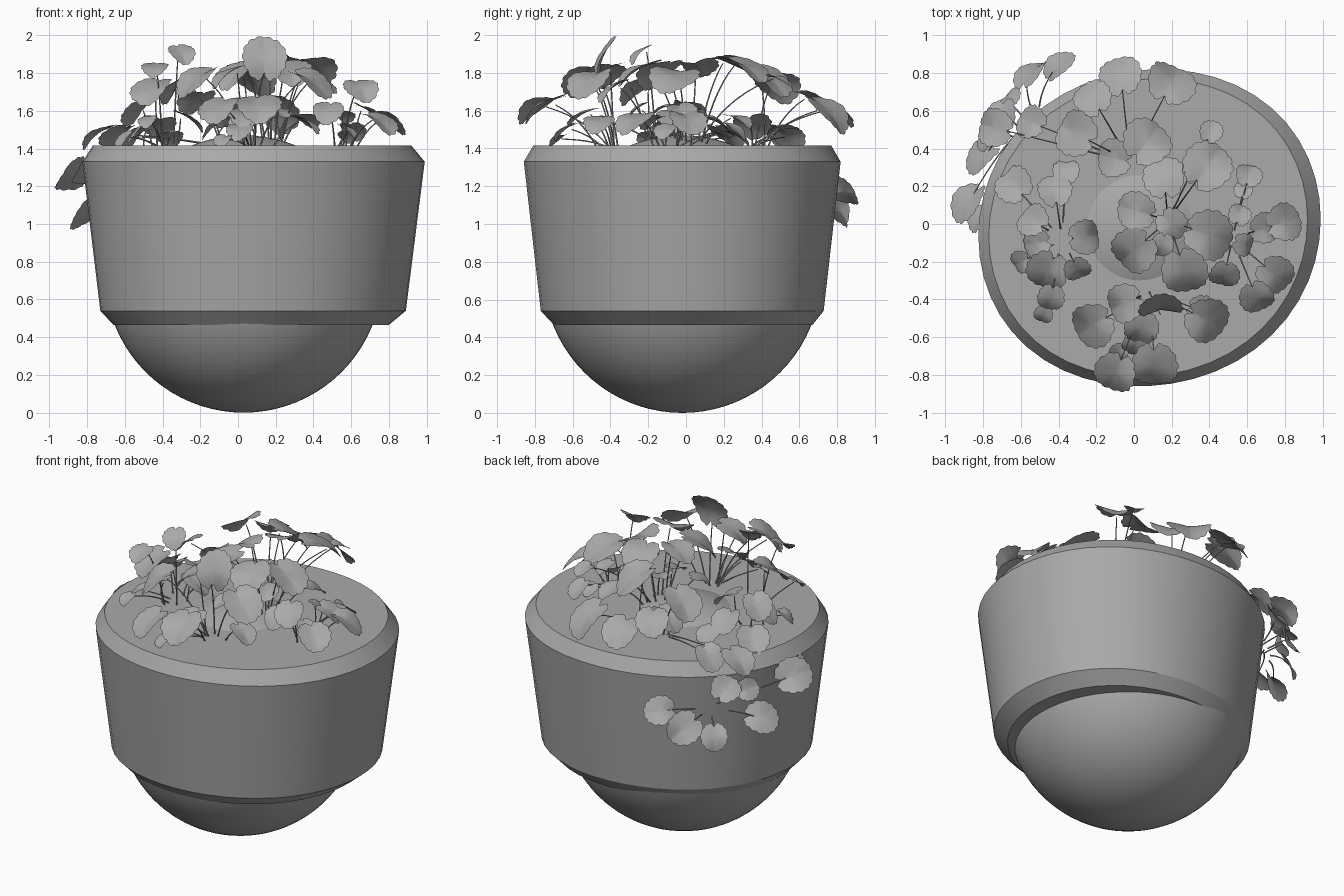
import bpy, bmesh, math, random
from mathutils import Vector, Matrix

if "Cube" in bpy.data.objects:
    bpy.data.objects.remove(bpy.data.objects["Cube"])
random.seed(4)

grey = bpy.data.materials.new("plain grey")
GREY = (0.4, 0.4, 0.4, 1)
grey.use_nodes = True
grey.diffuse_color = GREY
grey.node_tree.nodes["Principled BSDF"].inputs["Base Color"].default_value = GREY


def finish(bm, name, angle=30):
    """Turn a bmesh into a named, softly shaded object."""
    mesh = bpy.data.meshes.new(name)
    bm.to_mesh(mesh)
    bm.free()
    mesh.materials.append(grey)
    obj = bpy.data.objects.new(name, mesh)
    bpy.context.collection.objects.link(obj)
    bpy.ops.object.select_all(action="DESELECT")
    obj.select_set(True)
    bpy.context.view_layer.objects.active = obj
    bpy.ops.object.shade_smooth_by_angle(angle=math.radians(angle))
    return obj


# Planter body: skewed oval sections (x min, x max, y min, y max, z), capped at both ends
SECTIONS = [(-.66, .80, -.70, .67, .465), (-.73, .89, -.77, .73, .54),
            (-.825, .99, -.86, .82, 1.33), (-.77, .92, -.81, .77, 1.415)]
SIDES = 48
SKEW = .055
bm = bmesh.new()
rings = []
for x0, x1, y0, y1, z in SECTIONS:
    ring = []
    for i in range(SIDES):
        a = math.tau * i / SIDES
        swell = 1 + .012 * math.sin(2 * a) ** 2
        ring.append(bm.verts.new((
            (x0 + x1) / 2 + (x1 - x0) / 2 * math.cos(a) * swell,
            (y0 + y1) / 2 + (y1 - y0) / 2 * math.sin(a + SKEW) * swell, z)))
    rings.append(ring)
for low, high in zip(rings, rings[1:]):
    for i in range(SIDES):
        j = (i + 1) % SIDES
        bm.faces.new((low[i], low[j], high[j], high[i]))
bm.faces.new(rings[0][::-1])
bm.faces.new(rings[-1])
finish(bm, "planter_body", 20)

# Round core: bulges below the body and just breaks through the soil
bm = bmesh.new()
bmesh.ops.create_uvsphere(bm, u_segments=64, v_segments=40, radius=.735,
                          matrix=Matrix.Translation((.03, -.02, .735)))
finish(bm, "round_core")


def add_leaf(bm, centre, normal, tip, radius):
    """Scalloped round leaf with a notch at the stalk, folded along its midrib."""
    normal = normal.normalized()
    tip = (tip - normal * tip.dot(normal)).normalized()
    side = normal.cross(tip)
    count, loops = 56, []
    wave = random.uniform(0, math.tau)
    for step in (.4, .75, 1):
        loop = []
        for i in range(count):
            a = math.tau * i / count
            edge = .98 + .08 * abs(math.sin(a * 7)) * step ** 3
            edge -= .3 * math.exp(-((a - math.pi) / .2) ** 2)
            u = math.cos(a) * edge * step * 1.1
            v = math.sin(a) * edge * step
            h = .15 * abs(v) - .2 * u * u + .06 * math.sin(3 * a + wave) * step ** 2
            loop.append(bm.verts.new(centre + radius * (tip * u + side * v + normal * h)))
        loops.append(loop)
    mid = bm.verts.new(centre)
    for i in range(count):
        j = (i + 1) % count
        bm.faces.new((mid, loops[0][i], loops[0][j]))
        for a, b in zip(loops, loops[1:]):
            bm.faces.new((a[i], b[i], b[j], a[j]))


def add_stem(bm, start, bend, end, radius=.005):
    """Thin tapering tube along a quadratic curve."""
    steps, sides, previous = 7, 5, None
    for s in range(steps + 1):
        t = s / steps
        p = start * (1 - t) ** 2 + bend * 2 * t * (1 - t) + end * t * t
        d = (bend - start) * (1 - t) + (end - bend) * t
        turn = d.to_track_quat("Z", "Y")
        r = radius * (1 - .4 * t)
        ring = [bm.verts.new(p + turn @ Vector((r * math.cos(math.tau * k / sides),
                                               r * math.sin(math.tau * k / sides), 0)))
                for k in range(sides)]
        if previous:
            for k in range(sides):
                m = (k + 1) % sides
                bm.faces.new((previous[k], previous[m], ring[m], ring[k]))
        previous = ring


def plant(name, root, leaves, grow=Vector((0, 0, 1)), lean=.7):
    """One clump: each leaf is (x, y, z, radius), with a stem back to the root."""
    root = Vector(root)
    leaf_mesh, stem_mesh = bmesh.new(), bmesh.new()
    for x, y, z, radius in leaves:
        centre = Vector((x, y, z))
        out = centre - root
        out -= grow * out.dot(grow)
        out = out.normalized() if out.length > .02 else Vector((0, -1, 0))
        shake = Vector([random.uniform(-.15, .15) for _ in range(3)])
        add_leaf(leaf_mesh, centre, grow + out * lean + shake, out - grow * lean, radius)
        start = root + out * random.uniform(.03, .12)
        rise = (centre - start) * .3 + grow * max(.03, .4 * (centre - start).dot(grow))
        add_stem(stem_mesh, start, start + rise, centre - out * radius * .5)
    finish(leaf_mesh, name + "_leaves", 50)
    finish(stem_mesh, name + "_stems", 60)


plant("front", (.08, -.36, 1.4), [
    (.39, -.51, 1.76, .12), (-.05, -.42, 1.8, .1), (-.22, -.54, 1.77, .12),
    (.04, -.55, 1.58, .09), (.11, -.75, 1.63, .12), (-.1, -.79, 1.62, .11),
    (.01, -.64, 1.5, .07), (.36, -.46, 1.54, .08), (-.08, -.68, 1.45, .05)])
plant("left", (-.38, -.08, 1.4), [
    (-.54, .02, 1.6, .09), (-.52, -.1, 1.5, .08), (-.26, -.07, 1.56, .09),
    (-.46, -.25, 1.72, .11), (-.3, -.24, 1.91, .07), (-.6, -.2, 1.46, .06),
    (-.44, -.39, 1.83, .07), (-.48, -.48, 1.55, .05), (-.42, .18, 1.53, .09),
    (-.64, .21, 1.48, .1), (-.36, .28, 1.46, .07)])
plant("middle", (.18, .02, 1.42), [
    (.01, .07, 1.84, .1), (0, -.14, 1.81, .12), (.16, .25, 1.85, .11),
    (.39, .31, 1.84, .13), (.41, .49, 1.77, .06), (.4, -.06, 1.78, .13),
    (.27, -.25, 1.82, .12), (.2, 0, 1.6, .08), (.15, -.11, 1.62, .06),
    (.02, -.18, 1.55, .07), (.36, .27, 1.56, .08)], lean=.4)
plant("right", (.52, -.08, 1.4), [
    (.8, .01, 1.55, .1), (.69, -.02, 1.6, .08), (.75, -.27, 1.55, .1),
    (.65, -.39, 1.72, .09), (.48, -.27, 1.6, .08), (.56, .05, 1.58, .06),
    (.58, -.11, 1.5, .06), (.61, .26, 1.5, .07), (.58, .18, 1.47, .05)])
plant("back", (-.02, .33, 1.4), [
    (-.07, .79, 1.6, .11), (.2, .75, 1.6, .13), (-.22, .67, 1.66, .1),
    (-.31, .48, 1.74, .12), (.07, .44, 1.78, .13), (-.11, .35, 1.53, .1),
    (-.55, .54, 1.46, .09), (-.74, .51, 1.48, .1)])
# Clump hanging from the side wall
plant("hanging", (-.57, .55, 1.13), [
    (-.55, .8, 1.08, .1), (-.4, .84, 1.17, .09), (-.67, .66, 1.0, .08),
    (-.81, .36, 1.05, .1), (-.88, .12, 1.26, .11), (-.82, .04, 1.28, .08),
    (-.7, .58, 1.3, .09), (-.78, .46, 1.27, .07)],
    Vector((-.6, .6, .55)).normalized(), .2)

# Tall upright leaf facing forward
leaf_mesh, stem_mesh = bmesh.new(), bmesh.new()
top = Vector((.14, -.44, 1.88))
add_leaf(leaf_mesh, top, Vector((.1, -1, .4)), Vector((0, .4, 1)), .115)
add_stem(stem_mesh, Vector((.08, -.36, 1.4)), Vector((.1, -.4, 1.7)), top - Vector((0, .04, .08)))
finish(leaf_mesh, "tall_leaf", 50)
finish(stem_mesh, "tall_stem", 60)
